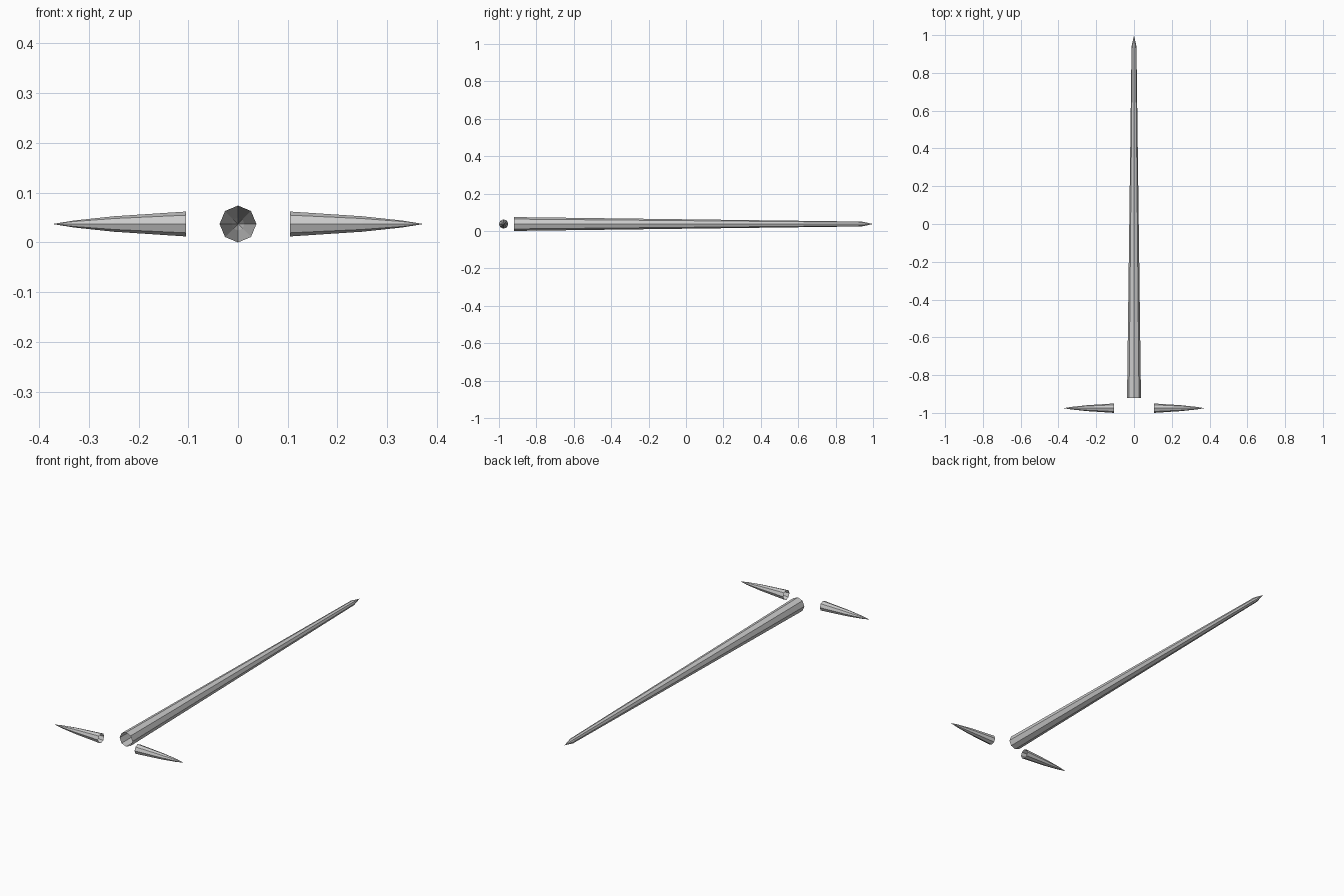
import bpy, bmesh, math
from mathutils import Vector

if "Cube" in bpy.data.objects:
    bpy.data.objects.remove(bpy.data.objects["Cube"])

SIDES = 8
Z = 0.037


def spike(name, origin, direction, profile):
    """Open-based faceted spike: profile is (distance, radius), last entry is the tip."""
    axis = Vector(direction)
    up = Vector((0, 0, 1))
    side = up.cross(axis)
    origin = Vector(origin)
    bm = bmesh.new()
    rings = []
    for dist, rad in profile[:-1]:
        ring = []
        for i in range(SIDES):
            a = 2 * math.pi * i / SIDES
            ring.append(bm.verts.new(origin + axis * dist
                                     + (up * math.cos(a) + side * math.sin(a)) * rad))
        rings.append(ring)
    tip = bm.verts.new(origin + axis * profile[-1][0])
    for i in range(SIDES):
        j = (i + 1) % SIDES
        for a, b in zip(rings, rings[1:]):
            bm.faces.new((a[i], b[i], b[j], a[j]))
        bm.faces.new((rings[-1][i], tip, rings[-1][j]))
    bmesh.ops.recalc_face_normals(bm, faces=bm.faces)
    mesh = bpy.data.meshes.new(name)
    bm.to_mesh(mesh)
    bm.free()
    obj = bpy.data.objects.new(name, mesh)
    bpy.context.collection.objects.link(obj)
    return obj


# Long tapered shaft, hollow at the front end
spike("shaft", (0, -0.92, Z), (0, 1, 0),
      [(0, 0.037), (1.86, 0.013), (1.92, 0)])

# Two short side spikes pointing outwards
for label, s in (("left", -1), ("right", 1)):
    spike(label + "_side_spike", (s * 0.105, -0.975, Z), (s, 0, 0),
          [(0, 0.025), (0.145, 0.0155), (0.225, 0.007), (0.268, 0)])
